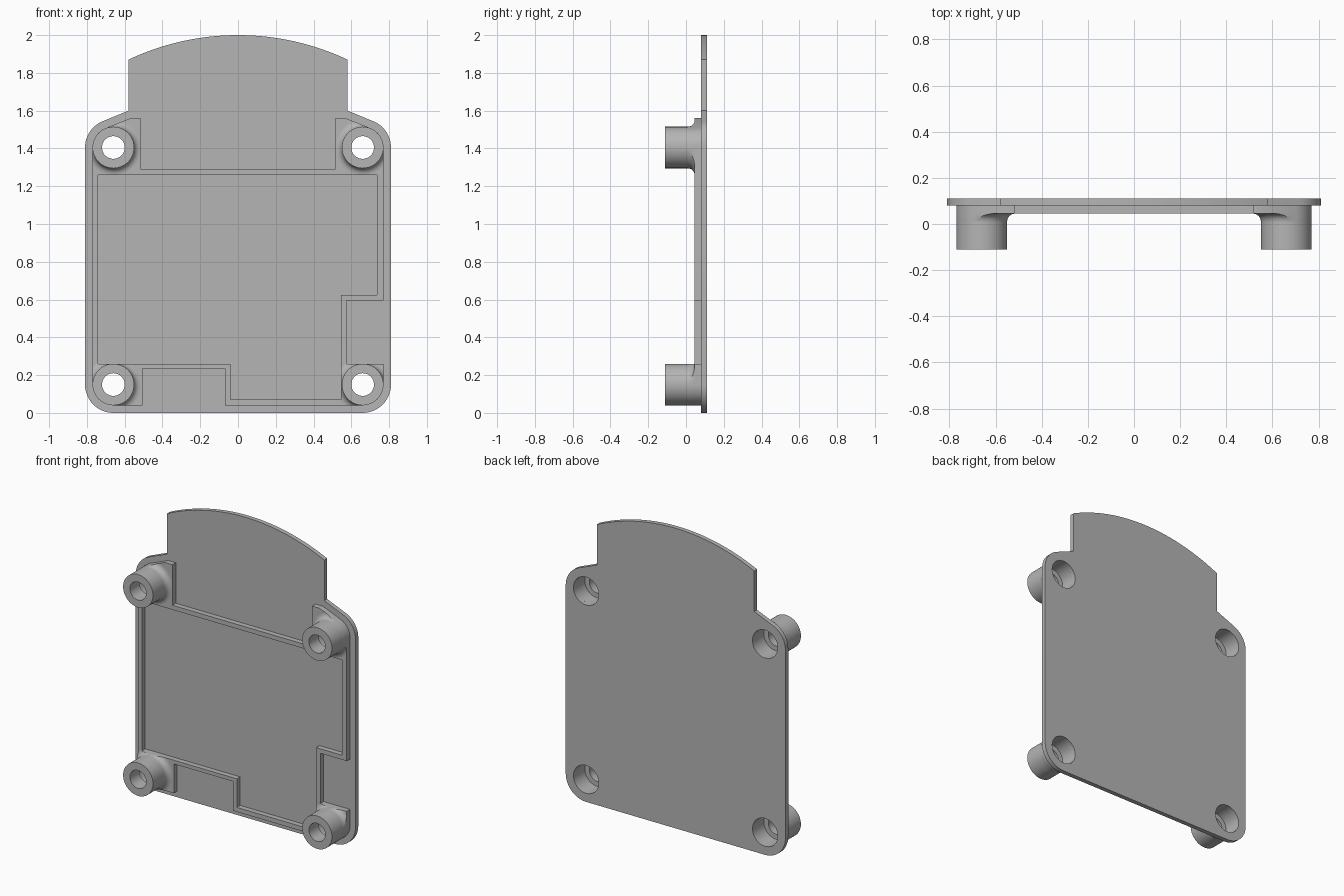
import bpy, bmesh
from math import sin, cos, pi, radians, asin, sqrt
from mathutils import Vector

if "Cube" in bpy.data.objects:
    bpy.data.objects.remove(bpy.data.objects["Cube"])

grey = bpy.data.materials.new("plain grey")
grey.use_nodes = True
grey.diffuse_color = (0.46, 0.46, 0.46, 1)
grey.node_tree.nodes["Principled BSDF"].inputs["Base Color"].default_value = (0.46, 0.46, 0.46, 1)

BX, LOW, HIGH = 0.66, 0.15, 1.405          # boss centres
CENTRES = [(side * BX, z) for side in (-1, 1) for z in (LOW, HIGH)]
FRONT, STEP, RIM, BACK = -0.11, 0.08, 0.045, 0.11


def finish(name, bm):
    bmesh.ops.recalc_face_normals(bm, faces=bm.faces)
    mesh = bpy.data.meshes.new(name)
    bm.to_mesh(mesh)
    bm.free()
    ob = bpy.data.objects.new(name, mesh)
    mesh.materials.append(grey)
    bpy.context.collection.objects.link(ob)
    return ob


def prism(name, outline, y0, y1):
    """Extrude an (x, z) outline from y0 to y1."""
    bm = bmesh.new()
    face = bm.faces.new([bm.verts.new((x, y0, z)) for x, z in outline])
    ext = bmesh.ops.extrude_face_region(bm, geom=[face])
    verts = [g for g in ext["geom"] if isinstance(g, bmesh.types.BMVert)]
    bmesh.ops.translate(bm, verts=verts, vec=(0, y1 - y0, 0))
    return finish(name, bm)


def lathe(name, profile, cx, cz):
    """Turn a closed (radius, y) profile around a front-to-back axis."""
    bm = bmesh.new()
    vs = [bm.verts.new((cx + r, y, cz)) for r, y in profile]
    es = [bm.edges.new((vs[i - 1], vs[i])) for i in range(len(vs))]
    bmesh.ops.spin(bm, geom=vs + es, cent=(cx, 0, cz), axis=(0, 1, 0),
                   dvec=(0, 0, 0), angle=2 * pi, steps=48)
    bmesh.ops.remove_doubles(bm, verts=bm.verts, dist=1e-5)
    return finish(name, bm)


def arc(cx, cz, r, a0, a1, n=12):
    angles = [radians(a0 + (a1 - a0) * i / n) for i in range(n + 1)]
    return [(cx + r * cos(a), cz + r * sin(a)) for a in angles]


def boolean(ob, cutter, operation="DIFFERENCE"):
    mod = ob.modifiers.new("cut", "BOOLEAN")
    mod.operation, mod.object, mod.solver = operation, cutter, "EXACT"
    bpy.context.view_layer.objects.active = ob
    bpy.ops.object.modifier_apply(modifier=mod.name)


def bore(ob, radius):
    for cx, cz in CENTRES:
        cutter = prism("bore_cutter", arc(cx, cz, radius, 0, 360 - 7.5, 47), -0.3, 0.3)
        boolean(ob, cutter)
        bpy.data.objects.remove(cutter)


# Back plate with rounded corners, sloped shoulders and an arched tab
R = 1.36
half = 90 - math_angle if (math_angle := asin(0.58 / R) * 180 / pi) else 0
right_side = (arc(BX, LOW, 0.15, -90, 0) + arc(BX, HIGH, 0.15, 0, 68)
              + [(0.58, 1.6)] + arc(0, 2 - R, R, half, 90, 20))
left_side = [(-x, z) for x, z in reversed(right_side[:-1])]
plate = prism("back_plate", right_side + left_side, STEP, BACK)
bore(plate, 0.093)

# Raised rim: stepped outer outline with a stepped pocket taken out
rim_outer = (
    [(-0.515, 1.56), (-0.515, 1.29), (0.515, 1.29), (0.515, 1.56), (0.57, 1.56)]
    + arc(BX, HIGH, 0.11, 68, 0)
    + [(0.77, 0.595), (0.575, 0.595), (0.575, 0.26), (0.77, 0.26)]
    + arc(BX, LOW, 0.11, 0, -90)
    + [(-0.07, 0.04), (-0.07, 0.235), (-0.505, 0.235), (-0.505, 0.04)]
    + arc(-BX, LOW, 0.11, 270, 180)
    + arc(-BX, HIGH, 0.11, 180, 112) + [(-0.57, 1.56)])
pocket = [(-0.74, 1.26), (0.735, 1.26), (0.735, 0.625), (0.545, 0.625),
          (0.545, 0.07), (-0.04, 0.07), (-0.04, 0.26), (-0.74, 0.26)]


def ring(name, y0, y1):
    ob = prism(name, rim_outer, y0, y1)
    cutter = prism("pocket_cutter", pocket, -0.4, 0.4)
    boolean(ob, cutter)
    bpy.data.objects.remove(cutter)
    return ob


rim = ring("raised_rim", RIM, STEP)
bore(rim, 0.1)
parts = [plate, rim]

# Hollow screw bosses, each with a fillet trimmed to the rim
boss_profile = [(0.06, FRONT), (0.11, FRONT), (0.11, STEP),
                (0.093, STEP), (0.093, -0.01), (0.06, -0.01)]
fillet_profile = [(0.1, 0.05), (0.1, 0.01)] + arc(0.145, 0.01, 0.035, 180, 90, 6) + [(0.145, 0.05)]
trim = ring("fillet_trim", -0.2, 0.2)
for cx, cz in CENTRES:
    tag = ("upper" if cz == HIGH else "lower") + ("_left" if cx > 0 else "_right")
    fillet = lathe(tag + "_fillet", fillet_profile, cx, cz)
    boolean(fillet, trim, "INTERSECT")
    parts += [lathe(tag + "_boss", boss_profile, cx, cz), fillet]
bpy.data.objects.remove(trim)

# Smooth the round surfaces, keep edges sharp
bpy.ops.object.select_all(action="DESELECT")
for ob in parts:
    ob.select_set(True)
bpy.context.view_layer.objects.active = plate
bpy.ops.object.shade_smooth_by_angle(angle=radians(30))
